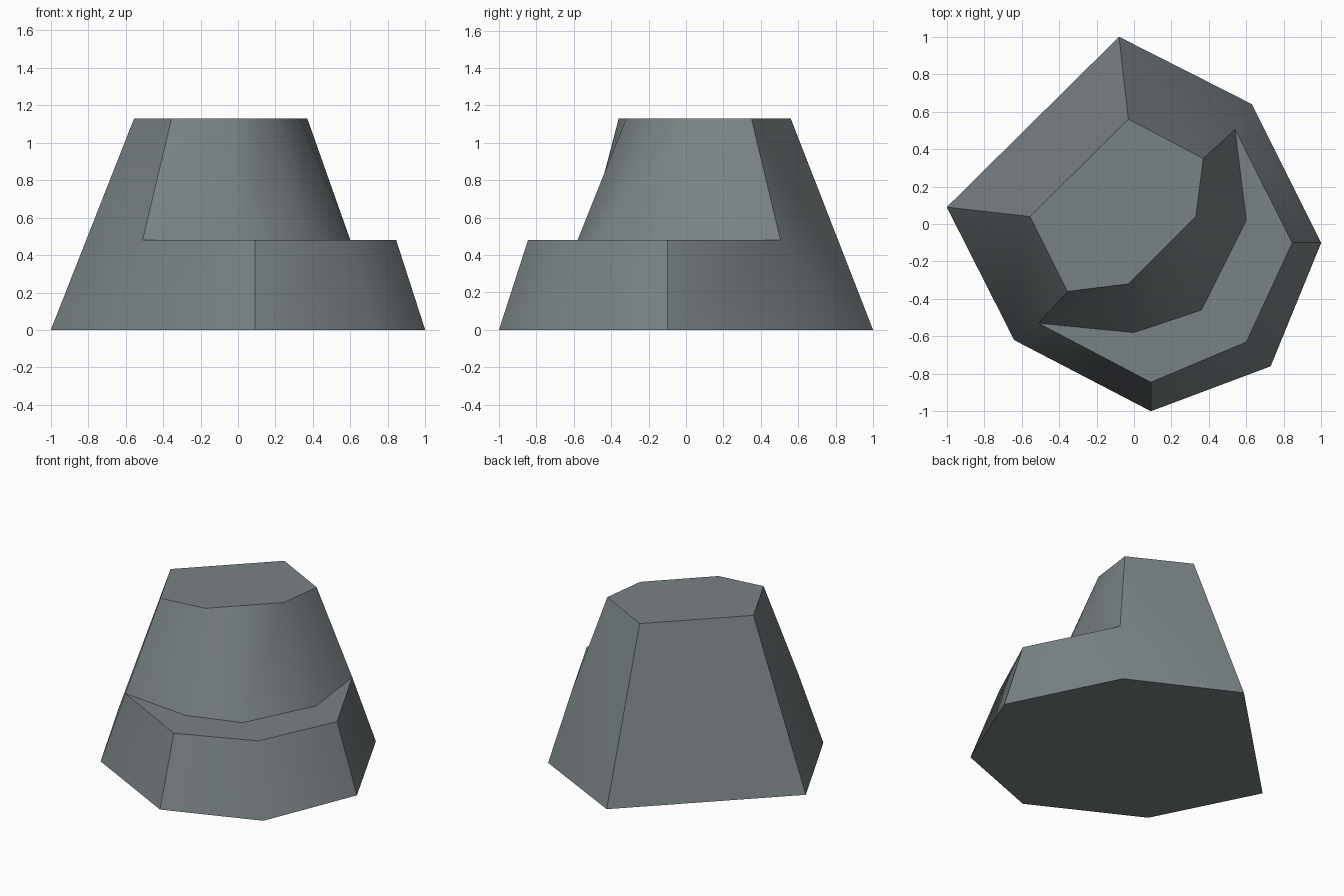
import bpy, bmesh

if "Cube" in bpy.data.objects:
    bpy.data.objects.remove(bpy.data.objects["Cube"])

# Single flat colour
mat = bpy.data.materials.new("slate grey")
mat.diffuse_color = (0.195, 0.225, 0.235, 1)
mat.use_nodes = True
mat.node_tree.nodes["Principled BSDF"].inputs["Base Color"].default_value = mat.diffuse_color

LEDGE, TOP = 0.48, 1.13
bm = bmesh.new()


def ring(points, z):
    return [bm.verts.new((x, y, z)) for x, y in points]


# Ground outline, counter-clockwise from the back
base = ring([(-0.08, 1.0), (-1.0, 0.09), (-0.64, -0.62), (0.09, -1.0),
             (0.73, -0.76), (1.0, -0.10), (0.63, 0.64)], 0)
# Stepped ledge: both rims share their end points
outer = ring([(-0.51, -0.53), (0.09, -0.845), (0.60, -0.63),
              (0.845, -0.10), (0.54, 0.505)], LEDGE)
inner = [outer[0]] + ring([(0.0, -0.58), (0.36, -0.46), (0.60, 0.02)], LEDGE) + [outer[4]]
# Flat top
top = ring([(-0.03, 0.56), (-0.555, 0.04), (-0.355, -0.36), (-0.03, -0.32),
            (0.15, -0.14), (0.33, 0.04), (0.37, 0.35)], TOP)

# Caps and ledge
bm.faces.new(base[::-1])
bm.faces.new(top)
bm.faces.new(outer + inner[3:0:-1])
# Tall back and side faces
bm.faces.new([base[0], base[1], top[1], top[0]])
bm.faces.new([base[1], base[2], outer[0], top[2], top[1]])
bm.faces.new([base[6], base[0], top[0], top[6], outer[4]])
# Lower front skirt and upper front wall
for i in range(4):
    bm.faces.new([base[i + 2], base[i + 3], outer[i + 1], outer[i]])
    bm.faces.new([inner[i], inner[i + 1], top[i + 3], top[i + 2]])
bm.normal_update()

# Smooth shading, with sharp rims and corner edges
for f in bm.faces:
    f.smooth = True
soft = [(base[2], outer[0]), (base[4], outer[2]), (base[6], outer[4])]
soft += [(inner[i], top[i + 2]) for i in (1, 2, 3)]
for e in bm.edges:
    e.smooth = any(set(e.verts) == set(p) for p in soft)

mesh = bpy.data.meshes.new("stepped_block")
bm.to_mesh(mesh)
bm.free()
mesh.materials.append(mat)
obj = bpy.data.objects.new("stepped_block", mesh)
bpy.context.collection.objects.link(obj)
